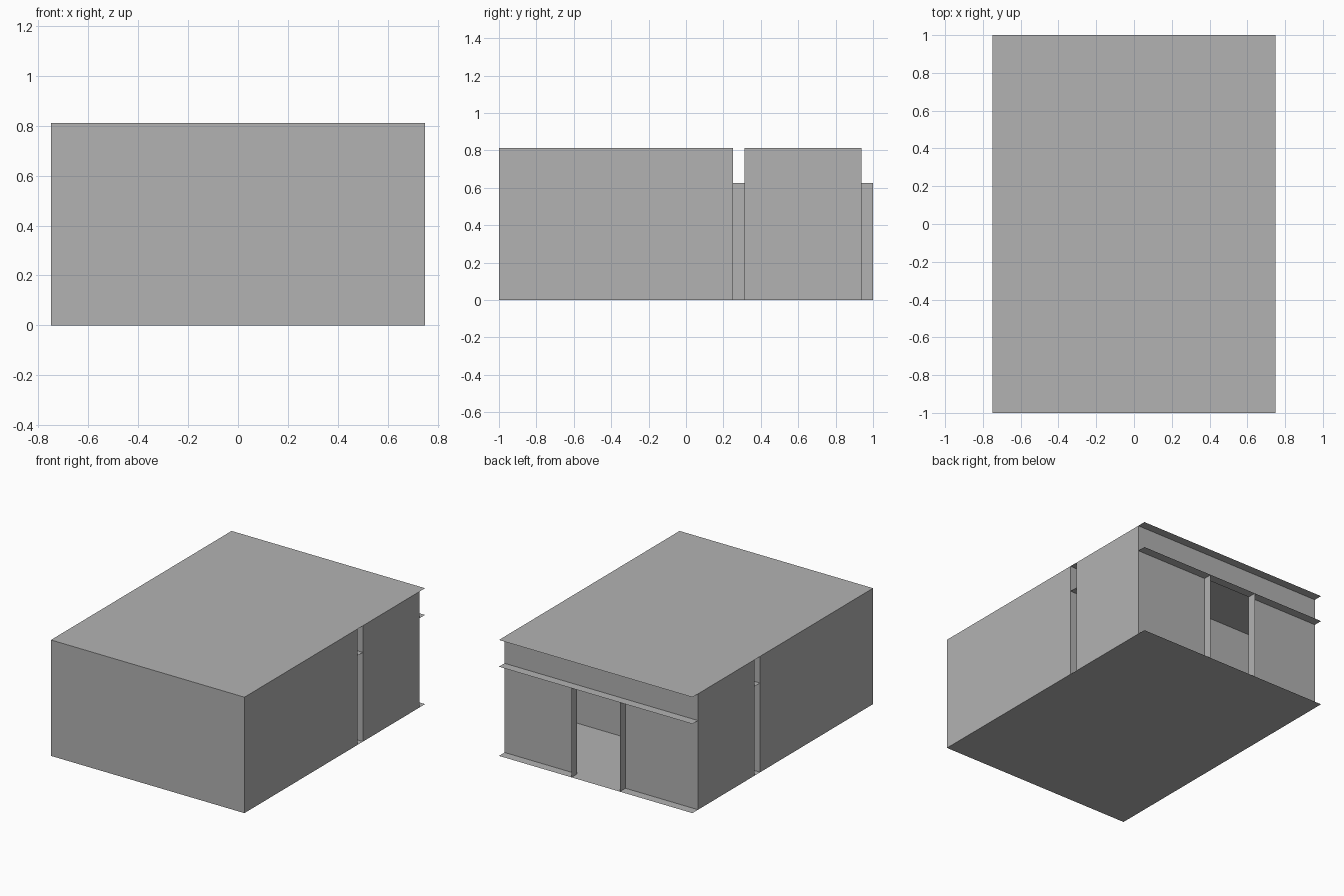
import bpy
import bmesh
from mathutils import Vector

cube = bpy.data.objects.get("Cube")
if cube:
    bpy.data.objects.remove(cube, do_unlink=True)

# One plain grey for every surface
grey = bpy.data.materials.new("plain_grey")
grey.use_nodes = True
colour = (0.448, 0.448, 0.448, 1)
grey.diffuse_color = colour
grey.node_tree.nodes["Principled BSDF"].inputs["Base Color"].default_value = colour

# Main dimensions
W, L, H = 0.75, 1.0, 0.8125          # half width, half length, height
DOOR_W, DOOR_H = 0.1875, 0.625       # half doorway width, doorway height
GAP_FRONT, GAP_BACK = 0.25, 0.3125   # two faces of the inner partition
REAR = 0.9375                        # rear wall, set in from the slab edge


def build(name, panels):
    """Thin panels, each (min corner, max corner, facing); flat along one axis."""
    bm = bmesh.new()
    for lo, hi, facing in panels:
        lo, hi = Vector(lo), Vector(hi)
        flat = min(range(3), key=lambda i: hi[i] - lo[i])
        a, b = [i for i in range(3) if i != flat]
        corners = []
        for s, t in ((0, 0), (1, 0), (1, 1), (0, 1)):
            p = lo.copy()
            p[a] = hi[a] if s else lo[a]
            p[b] = hi[b] if t else lo[b]
            corners.append(bm.verts.new(p))
        face = bm.faces.new(corners)
        face.normal_update()
        if face.normal[flat] * facing < 0:
            face.normal_flip()
    bmesh.ops.remove_doubles(bm, verts=bm.verts, dist=0.0001)
    mesh = bpy.data.meshes.new(name)
    bm.to_mesh(mesh)
    bm.free()
    mesh.materials.append(grey)
    obj = bpy.data.objects.new(name, mesh)
    bpy.context.collection.objects.link(obj)
    return obj


def slab(name, y0, y1, z, facing):
    build(name, [((-W, y0, z), (W, y1, z), facing)])


def door_wall(name, y, facing):
    """Cross wall with a central doorway."""
    build(name, [
        ((-W, y, 0), (-DOOR_W, y, H), facing),
        ((DOOR_W, y, 0), (W, y, H), facing),
        ((-DOOR_W, y, DOOR_H), (DOOR_W, y, H), facing),
    ])


def door_lining(name, y0, y1):
    """Two jambs and the full-width lintel over a doorway."""
    build(name + "_jambs", [((s * DOOR_W, y0, 0), (s * DOOR_W, y1, DOOR_H), -s)
                            for s in (-1, 1)])
    slab(name + "_lintel", y0, y1, DOOR_H, -1)


# Floor and roof
slab("floor", -L, L, 0, -1)
slab("roof", -L, L, H, 1)

# Outer walls
build("front_wall", [((-W, -L, 0), (W, -L, H), -1)])
for side, s in (("left", 1), ("right", -1)):
    build(side + "_front_room_wall", [((s * W, -L, 0), (s * W, GAP_FRONT, H), s)])
    build(side + "_rear_room_wall", [((s * W, GAP_BACK, 0), (s * W, REAR, H), s)])

# Partition and rear wall with their doorways
door_wall("partition_front_face", GAP_FRONT, -1)
door_wall("partition_rear_face", GAP_BACK, 1)
door_wall("rear_wall", REAR, -1)
door_lining("partition_door", GAP_FRONT, GAP_BACK)
door_lining("rear_door", REAR, L)
